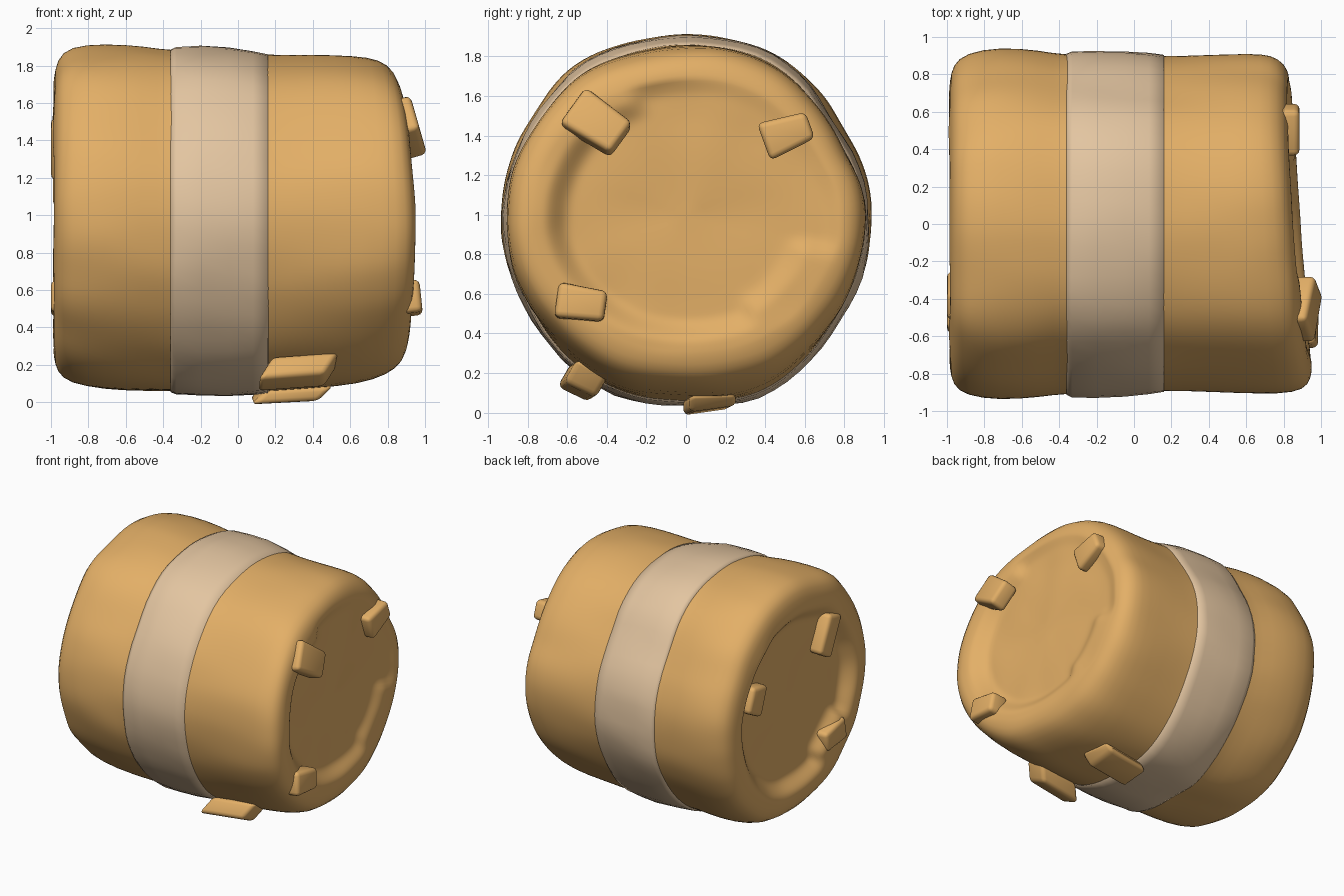
import bpy, bmesh, math
from mathutils import Vector, Euler, noise

cube = bpy.data.objects.get("Cube")
if cube:
    bpy.data.objects.remove(cube, do_unlink=True)


def material(name, rgb):
    m = bpy.data.materials.new(name)
    m.use_nodes = True
    m.diffuse_color = (*rgb, 1)
    bsdf = m.node_tree.nodes["Principled BSDF"]
    bsdf.inputs["Base Color"].default_value = (*rgb, 1)
    bsdf.inputs["Roughness"].default_value = 0.9
    return m


straw = material("golden straw", (0.77, 0.43, 0.135))
cloth = material("pale band", (0.77, 0.56, 0.355))

SEGMENTS = 72
# Bale outline along its axis: x, top z, bottom z, half depth
OUTLINE = [
    (-0.985, 1.71, 0.25, 0.76), (-0.97, 1.825, 0.16, 0.855), (-0.90, 1.895, 0.10, 0.915),
    (-0.72, 1.905, 0.065, 0.945), (-0.5, 1.895, 0.06, 0.93), (-0.37, 1.87, 0.06, 0.90),
    (-0.1, 1.88, 0.05, 0.905), (0.16, 1.845, 0.06, 0.89), (0.4, 1.855, 0.075, 0.90),
    (0.65, 1.85, 0.095, 0.91), (0.80, 1.825, 0.15, 0.90), (0.87, 1.77, 0.21, 0.855),
    (0.89, 1.69, 0.29, 0.79),
]
# Swellings and flats around the section: angle, width, amount
LUMPS = [(65, 16, 0.02), (32, 14, -0.025), (124, 16, 0.025), (-65, 18, 0.03), (-115, 14, 0.015)]


def smoothstep(lo, hi, v):
    t = max(0.0, min(1.0, (v - lo) / (hi - lo)))
    return t * t * (3 - 2 * t)


def surface_point(row, angle, scale=1.0, raise_by=0.0):
    """Point on the lumpy cross-section; the left end leans back at top and rear."""
    x, top, bottom, half = row
    deg = math.degrees(angle)
    lump = sum(h * math.exp(-((deg - at) / w) ** 2) for at, w, h in LUMPS)
    y, s = math.cos(angle), math.sin(angle)
    dent = 0.02 * noise.noise(Vector((x * 2, y * 2.5, s * 2.5)))
    dent += 0.01 * noise.noise(Vector((x * 4, y * 5, s * 5)))
    k = (1 + lump + dent) * scale
    mid, tall = (top + bottom) / 2, (top - bottom) / 2
    y = y * (half * k + raise_by)
    z = s * (tall * k + raise_by)
    lean = (0.075 * y + 0.05 * max(0, z)) * smoothstep(0.5, 0.85, x)
    return Vector((x - lean, y, mid + z))


def ring_angles():
    return [-math.pi + 2 * math.pi * (i + 0.5) / SEGMENTS for i in range(SEGMENTS)]


def loft(name, rings, mat, caps=()):
    """Skin closed rings; each cap is a centre point for the first or last ring."""
    bm = bmesh.new()
    loops = [[bm.verts.new(p) for p in ring] for ring in rings]
    for a, b in zip(loops, loops[1:]):
        for i in range(SEGMENTS):
            j = (i + 1) % SEGMENTS
            bm.faces.new((a[i], a[j], b[j], b[i]))
    for loop, point in zip((loops[0], loops[-1]), caps):
        tip = bm.verts.new(point)
        for i in range(SEGMENTS):
            bm.faces.new((loop[i], loop[(i + 1) % SEGMENTS], tip))
    return finish(name, bm, mat)


def finish(name, bm, mat):
    bmesh.ops.recalc_face_normals(bm, faces=bm.faces)
    mesh = bpy.data.meshes.new(name)
    bm.to_mesh(mesh)
    bm.free()
    mesh.materials.append(mat)
    mesh.shade_smooth()
    ob = bpy.data.objects.new(name, mesh)
    bpy.context.collection.objects.link(ob)
    return ob


# Where the sunken end begins, as a share of the rim; sudden changes make torn edges
def inner_left(deg):
    if -62 < deg < -14:
        return 0.74
    if -14 < deg < 112:
        return 0.96
    return 0.83


def inner_right(deg):
    if -150 < deg < -115:
        return 0.74
    return 0.88


def end_rings(row, inner, floor_x, floor_lean):
    """Rings from the rim inwards, dropping to a nearly flat floor."""
    rings = []
    for share in (0.97, 0.93, 0.89, 0.85, 0.81, 0.77, 0.73, 0.69, 0.64, 0.55, 0.4, 0.2):
        ring = []
        for a in ring_angles():
            p = surface_point(row, a, share)
            edge = inner(math.degrees(a))
            drop = 1 - smoothstep(edge - 0.1, edge + 0.08, share)
            p.x += drop * (floor_x - floor_lean * p.y - p.x)
            p.x += 0.012 * noise.noise(p * 3.5)
            ring.append(p)
        rings.append(ring)
    return rings


# Straw bale with sunken ends
sides = [[surface_point(row, a) for a in ring_angles()] for row in OUTLINE]
right_end = end_rings(OUTLINE[0], inner_right, -0.90, 0)
left_end = end_rings(OUTLINE[-1], inner_left, 0.825, 0.03)


def middle(ring):
    return sum(ring, Vector()) / len(ring)


bale = loft("straw_bale", right_end[::-1] + sides + left_end, straw,
            (middle(right_end[-1]), middle(left_end[-1])))
soften = bale.modifiers.new("soften", 'SUBSURF')
soften.levels = soften.render_levels = 1

# Wrapped band, tucked into the straw at both edges
BAND = [(-0.36, -0.03), (-0.36, 0.008), (-0.33, 0.02), (-0.2, 0.02),
        (-0.05, 0.018), (0.08, 0.014), (0.16, 0.008), (0.17, -0.03)]


def outline_at(x):
    for a, b in zip(OUTLINE, OUTLINE[1:]):
        if a[0] <= x <= b[0]:
            t = (x - a[0]) / (b[0] - a[0])
            return tuple(u + (v - u) * t for u, v in zip(a, b))


loft("wrapped_band", [[surface_point(outline_at(x), a, 1, up) for a in ring_angles()]
                      for x, up in BAND], cloth)


# Loose straw tufts: bevelled, tapered and sheared blocks
def tuft(name, centre, size, turn, taper=0.8, shear=0.0):
    bm = bmesh.new()
    bmesh.ops.create_cube(bm, size=1)
    for v in bm.verts:
        if v.co.y > 0:
            v.co.z *= taper
        v.co.x += shear * v.co.z
        v.co = Vector(a * b for a, b in zip(v.co, size))
    rot = Euler([math.radians(t) for t in turn]).to_matrix()
    bmesh.ops.transform(bm, matrix=rot.to_4x4(), verts=bm.verts)
    bmesh.ops.translate(bm, vec=centre, verts=bm.verts)
    ob = finish(name, bm, straw)
    bevel = ob.modifiers.new("round", 'BEVEL')
    bevel.width, bevel.segments = 0.03, 3


tuft("upper_front_tuft_left", (0.905, -0.45, 1.46), (0.13, 0.30, 0.23), (-35, -16, 0), 0.85)
tuft("upper_back_tuft_left", (0.815, 0.51, 1.41), (0.14, 0.25, 0.20), (20, 0, 0), 0.7)
tuft("lower_front_tuft_left", (0.91, -0.53, 0.55), (0.14, 0.25, 0.18), (-8, -6, 0), 0.85)
tuft("upper_front_tuft_right", (-0.94, -0.38, 1.36), (0.12, 0.16, 0.33), (25, 0, 0), 0.9)
tuft("upper_back_tuft_right", (-0.93, 0.51, 1.18), (0.12, 0.18, 0.24), (20, 0, 0), 0.8)
tuft("lower_front_tuft_right", (-0.94, -0.45, 0.55), (0.12, 0.25, 0.18), (-10, 0, 0), 0.85)
tuft("underside_front_tuft", (0.32, -0.52, 0.16), (0.36, 0.18, 0.13), (-28, -4, 6), 0.9, 0.25)
tuft("underside_back_tuft", (0.28, 0.12, 0.047), (0.36, 0.24, 0.08), (5, -3, 6), 0.7, 0.25)
